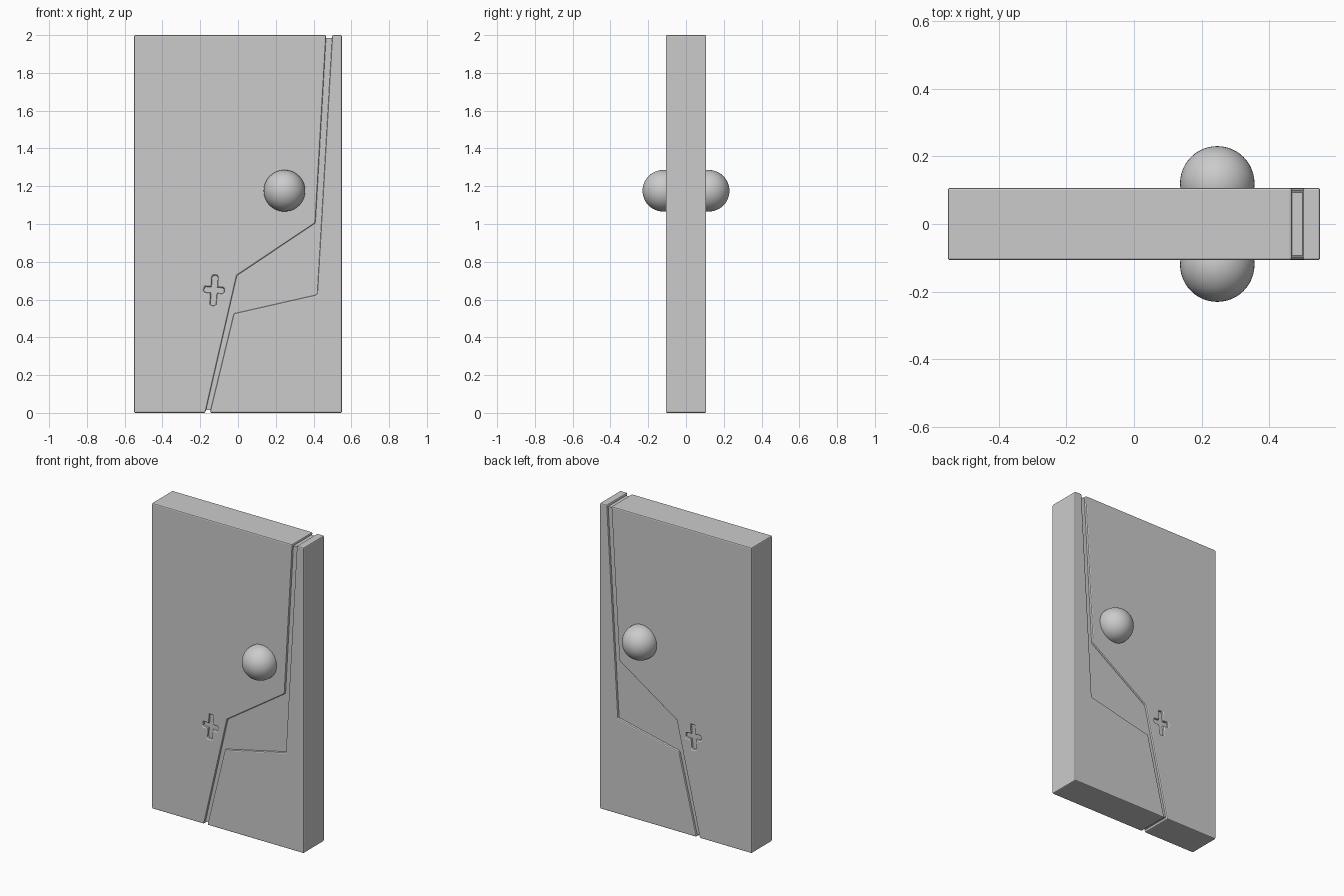
import bpy, bmesh
from math import sin, cos, pi, radians

if "Cube" in bpy.data.objects:
    bpy.data.objects.remove(bpy.data.objects["Cube"])

HALF_T, DEPTH, BEVEL = 0.107, 0.014, 0.007


def prism(name, rings):
    """Closed solid from matching xz outlines, each at its own y: [(y, points), ...]."""
    bm = bmesh.new()
    loops = [[bm.verts.new((x, y, z)) for x, z in pts] for y, pts in rings]
    bm.faces.new(loops[0])
    bm.faces.new(loops[-1])
    for a, b in zip(loops, loops[1:]):
        for i in range(len(a)):
            j = (i + 1) % len(a)
            bm.faces.new((a[i], a[j], b[j], b[i]))
    bmesh.ops.recalc_face_normals(bm, faces=bm.faces[:])
    me = bpy.data.meshes.new(name)
    bm.to_mesh(me)
    bm.free()
    ob = bpy.data.objects.new(name, me)
    bpy.context.collection.objects.link(ob)
    return ob


def apply_mod(ob, kind, **props):
    m = ob.modifiers.new(kind, kind)
    for k, v in props.items():
        setattr(m, k, v)
    bpy.context.view_layer.objects.active = ob
    bpy.ops.object.modifier_apply(modifier=m.name)


def combine(ob, other, op):
    apply_mod(ob, 'BOOLEAN', object=other, operation=op, solver='EXACT')
    bpy.data.objects.remove(other, do_unlink=True)


# the two raised panels either side of the jagged split
left = [(-0.55, 0), (-0.173, 0), (-0.006, 0.727), (0.410, 1.005), (0.467, 2), (-0.55, 2)]
right = [(0.55, 0), (0.55, 2), (0.499, 2), (0.419, 0.626), (-0.022, 0.526), (-0.149, 0)]
door = prism("door", [(-HALF_T, left), (HALF_T, left)])
side = prism("door_side_panel", [(-HALF_T, right), (HALF_T, right)])
for ob in (door, side):
    apply_mod(ob, 'BEVEL', width=BEVEL, segments=2, limit_method='ANGLE',
              angle_limit=radians(40))

# recessed core that forms the floor of the groove
d = DEPTH
box = [(-0.55 + d, d), (0.55 - d, d), (0.55 - d, 2 - d), (-0.55 + d, 2 - d)]
core = prism("door_core", [(-HALF_T + d, box), (HALF_T - d, box)])
combine(door, core, 'UNION')
combine(door, side, 'UNION')


def cross(g):
    """Cross outline with chamfered tips, grown by g, slightly tilted."""
    w, a, top, bot, c = 0.015 + g, 0.053 + g, 0.077 + g, 0.082 + g, 0.008
    pts = [(w, w), (w, top - c), (w - c, top), (c - w, top), (-w, top - c), (-w, w),
           (c - a, w), (-a, w - c), (-a, c - w), (c - a, -w),
           (-w, -w), (-w, c - bot), (c - w, -bot), (w - c, -bot), (w, c - bot), (w, -w),
           (a - c, -w), (a, c - w), (a, w - c), (a - c, w)]
    t = radians(-4)
    return [(-0.126 + x * cos(t) - z * sin(t), 0.650 + x * sin(t) + z * cos(t))
            for x, z in pts]


# cross-shaped recess and round knob on each face
for s, face in ((-1, "front"), (1, "back")):
    cutter = prism("cross_cutter", [(s * (HALF_T - d), cross(0)),
                                    (s * (HALF_T - 0.004), cross(0.002)),
                                    (s * HALF_T, cross(0.008)),
                                    (s * (HALF_T + 0.05), cross(0.008))])
    combine(door, cutter, 'DIFFERENCE')
    bpy.ops.mesh.primitive_uv_sphere_add(segments=48, ring_count=24, radius=0.11,
                                         location=(0.246, s * 0.12, 1.176))
    knob = bpy.context.object
    knob.name = face + "_knob"
    bpy.ops.object.shade_smooth()
